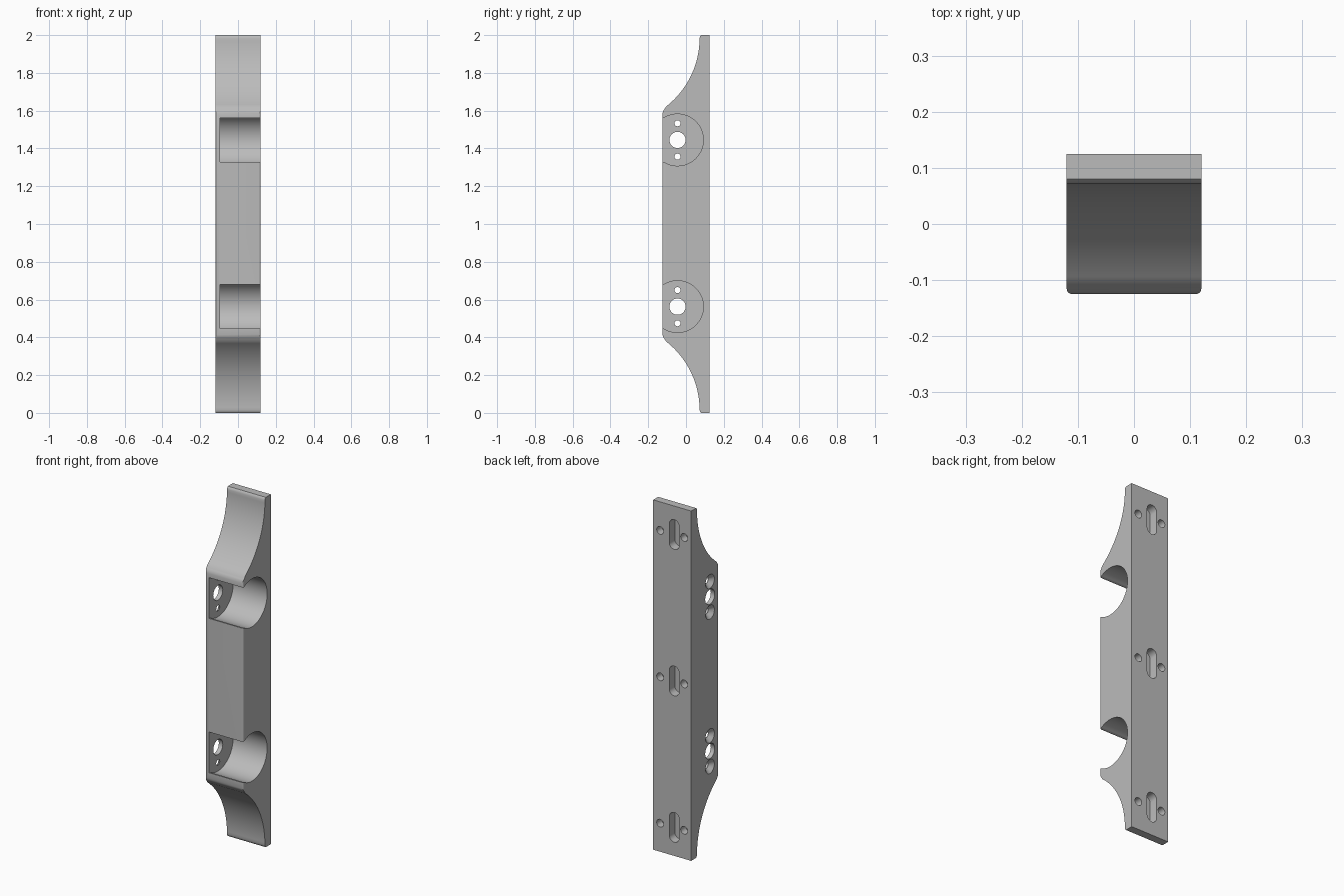
import bpy, bmesh
from math import sin, cos, pi, asin, radians
from mathutils import Vector

cube = bpy.data.objects.get("Cube")
if cube:
    bpy.data.objects.remove(cube, do_unlink=True)

HALF_W, FRONT, BACK = 0.12, -0.125, 0.125
metal = bpy.data.materials.new("plain grey")
metal.use_nodes = True
grey = (0.5, 0.5, 0.5, 1)
metal.diffuse_color = grey
metal.node_tree.nodes["Principled BSDF"].inputs["Base Color"].default_value = grey

# Maps a 2D outline and a depth to 3D for each extrusion axis
PLACE = {"x": lambda u, v, d: Vector((d, u, v)),
         "y": lambda u, v, d: Vector((u, d, v)),
         "z": lambda u, v, d: Vector((u, v, d))}


def loft(name, axis, start, end, d0, d1):
    """Solid between two matching outlines at depths d0 and d1."""
    bm = bmesh.new()
    a = [bm.verts.new(PLACE[axis](u, v, d0)) for u, v in start]
    b = [bm.verts.new(PLACE[axis](u, v, d1)) for u, v in end]
    bm.faces.new(a)
    bm.faces.new(b)
    for i in range(len(a)):
        j = (i + 1) % len(a)
        bm.faces.new((a[i], a[j], b[j], b[i]))
    bmesh.ops.recalc_face_normals(bm, faces=bm.faces)
    mesh = bpy.data.meshes.new(name)
    bm.to_mesh(mesh)
    bm.free()
    mesh.materials.append(metal)
    obj = bpy.data.objects.new(name, mesh)
    bpy.context.collection.objects.link(obj)
    return obj


def arc(cu, cv, r, a0, a1, n):
    return [(cu + r * cos(a0 + (a1 - a0) * i / n),
             cv + r * sin(a0 + (a1 - a0) * i / n)) for i in range(n + 1)]


def circle(cu, cv, r, n=32):
    return arc(cu, cv, r, 0, 2 * pi, n)[:-1]


def combine(target, tool, operation="DIFFERENCE"):
    tool.hide_render = True
    mod = target.modifiers.new("cut", "BOOLEAN")
    mod.operation, mod.solver, mod.object = operation, "EXACT", tool
    bpy.context.view_layer.objects.active = target
    bpy.ops.object.modifier_apply(modifier=mod.name)
    bpy.data.objects.remove(tool, do_unlink=True)


# Side profile: flat back, concave sweeps to both thin ends, mirrored about mid height
sweep = arc(0.072 - 0.46, 1.985, 0.46, 0, -radians(52), 28)
upper = [(BACK, 2), (0.08, 2), (0.075, 1.995)] + sweep
upper += [(-0.112, 1.611), (-0.12, 1.6), (FRONT, 1.585)]
lower = [(y, 2 - z) for y, z in reversed(upper)]
body = loft("bracket_body", "x", upper + lower, upper + lower, -HALF_W, HALF_W)

# Rounded front corners
r = 0.01
plan = [(HALF_W, BACK + 0.1), (-HALF_W, BACK + 0.1)]
plan += arc(-HALF_W + r, FRONT + r, r, pi, 1.5 * pi, 6)
plan += arc(HALF_W - r, FRONT + r, r, 1.5 * pi, 2 * pi, 6)
combine(body, loft("corner_tool", "z", plan, plan, -0.1, 2.1), "INTERSECT")

# Round pockets open to the front and one side, with holes in the remaining wall
PY, PR, MOUTH, WALL = -0.045, 0.137, 0.1165, -0.095
lip = pi - asin(MOUTH / PR)
for pz in (0.5625, 1.445):
    outline = arc(PY, pz, PR, -lip, lip, 64)
    outline += [(FRONT - 0.1, pz + MOUTH), (FRONT - 0.1, pz - MOUTH)]
    combine(body, loft("pocket_tool", "x", outline, outline, WALL, HALF_W + 0.1))
    shaft = circle(PY, pz, 0.043)
    combine(body, loft("shaft_tool", "x", shaft, shaft, -0.2, -0.05))
    for dz in (-0.088, 0.088):
        hole = circle(PY, pz + dz, 0.016)
        combine(body, loft("screw_tool", "x", hole, hole, -0.2, -0.05))
        wide = circle(PY, pz + dz, 0.041)
        combine(body, loft("countersink_tool", "x", wide, circle(PY, pz + dz, 0.015),
                           -HALF_W - 0.001, WALL - 0.002))

# Slots and blind screw holes in the back
SX, SR, RUN = -0.013, 0.031, 0.054
for z in (0.163, 1.0, 1.837):
    slot = arc(SX, z + RUN, SR, 0, pi, 16) + arc(SX, z - RUN, SR, pi, 2 * pi, 16)
    combine(body, loft("slot_tool", "y", slot, slot, BACK - 0.05, BACK + 0.1))
    for x in (-0.076, 0.076):
        hole = circle(x, z, 0.022)
        combine(body, loft("back_hole_tool", "y", hole, hole, BACK - 0.045, BACK + 0.1))

bpy.ops.object.select_all(action="DESELECT")
body.select_set(True)
bpy.context.view_layer.objects.active = body
bpy.ops.object.shade_smooth_by_angle(angle=radians(30))
